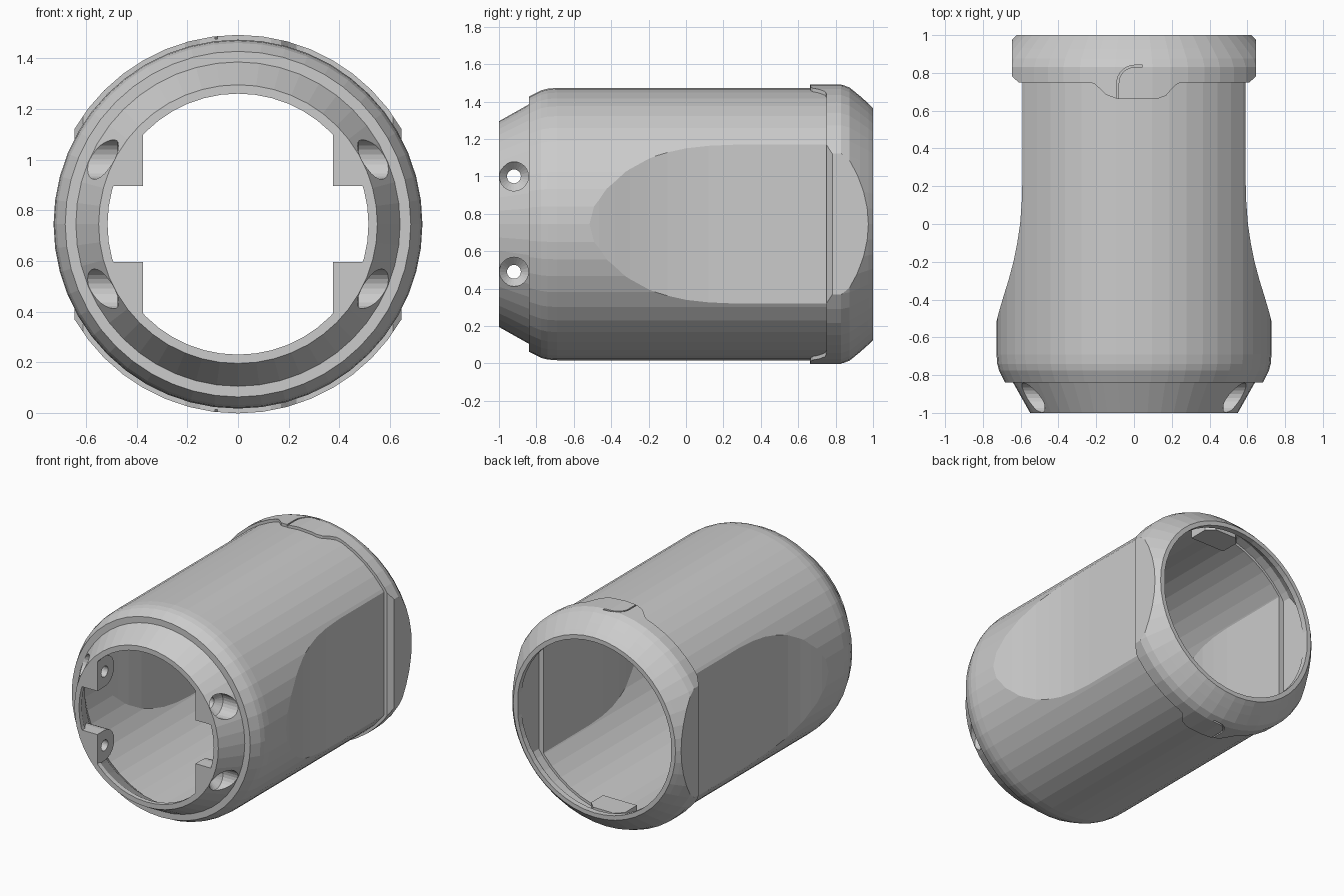
import bpy, bmesh
from math import sin, cos, pi

if "Cube" in bpy.data.objects:
    bpy.data.objects.remove(bpy.data.objects["Cube"])

ZC = 0.745   # height of the sleeve axis


def finish(bm, name):
    bmesh.ops.recalc_face_normals(bm, faces=bm.faces)
    mesh = bpy.data.meshes.new(name)
    bm.to_mesh(mesh)
    bm.free()
    ob = bpy.data.objects.new(name, mesh)
    bpy.context.collection.objects.link(ob)
    return ob


def lathe(name, profile, segs=48):
    """Solid of revolution about the y axis from (y, radius) pairs."""
    bm = bmesh.new()
    rings = [[bm.verts.new((r * sin(2 * pi * i / segs), y, ZC + r * cos(2 * pi * i / segs)))
              for i in range(segs)] for y, r in profile]
    for a, b in zip(rings, rings[1:]):
        for i in range(segs):
            j = (i + 1) % segs
            bm.faces.new((a[i], a[j], b[j], b[i]))
    bm.faces.new(rings[0])
    bm.faces.new(rings[-1])
    return finish(bm, name)


def prism(name, pts, lo, hi, axis='z'):
    """Extrude a 2D outline: (x, y) along z, or (y, z) along x."""
    bm = bmesh.new()
    place = (lambda p, h: (p[0], p[1], h)) if axis == 'z' else (lambda p, h: (h, p[0], p[1]))
    a = [bm.verts.new(place(p, lo)) for p in pts]
    b = [bm.verts.new(place(p, hi)) for p in pts]
    n = len(pts)
    for i in range(n):
        j = (i + 1) % n
        bm.faces.new((a[i], a[j], b[j], b[i]))
    bm.faces.new(a)
    bm.faces.new(b)
    return finish(bm, name)


def boolean(ob, tool, op):
    """Apply a boolean and remove the tool."""
    mod = ob.modifiers.new("cut", 'BOOLEAN')
    mod.operation, mod.object, mod.solver = op, tool, 'EXACT'
    bpy.context.view_layer.objects.active = ob
    bpy.ops.object.modifier_apply(modifier=mod.name)
    bpy.data.objects.remove(tool, do_unlink=True)


def waist(inset):
    """Plan outline that pinches both sides into flats."""
    side = [(0.78, -1.2), (0.78, -0.56), (0.729, -0.52), (0.715, -0.465), (0.69, -0.38),
            (0.665, -0.3), (0.638, -0.2), (0.618, -0.1), (0.603, 0.0), (0.594, 0.12),
            (0.59, 0.26), (0.59, 1.2)]
    side = [(x - inset, y) for x, y in side]
    return prism("waist", side + [(-x, y) for x, y in reversed(side)], -0.5, 2)


# main sleeve: stepped, chamfered front and flat-sided waist
sleeve = lathe("sleeve", [(-1, 0.55), (-0.84, 0.64), (-0.84, 0.682), (-0.775, 0.715),
                          (-0.74, 0.724), (-0.69, 0.728), (0.77, 0.728)])
boolean(sleeve, waist(0), 'INTERSECT')
cavity = lathe("cavity", [(-1.05, 0.515), (-0.97, 0.515), (-0.8, 0.61), (-0.7, 0.685), (0.9, 0.688)])
boolean(cavity, waist(0.04), 'INTERSECT')

# screw bosses are left standing by taking them out of the cavity
screws = [(s, z) for s in (-1, 1) for z in (ZC - 0.255, ZC + 0.255)]
for s, z in screws:
    arc = [(-0.92 + 0.105 * sin(pi * i / 10), z - 0.105 * cos(pi * i / 10)) for i in range(11)]
    outline = [(-1.2, z - 0.105)] + arc + [(-1.2, z + 0.105)]
    boolean(cavity, prism("boss", outline, *sorted((s * 0.375, s * 0.8)), axis='x'), 'DIFFERENCE')
boolean(sleeve, cavity, 'DIFFERENCE')

# countersunk screw holes
for s, z in screws:
    bm = bmesh.new()
    n = 24
    rings = [[bm.verts.new((s * x, -0.92 + r * cos(2 * pi * i / n), z + r * sin(2 * pi * i / n)))
              for i in range(n)]
             for x, r in ((0.3, 0.037), (0.435, 0.037), (0.475, 0.078), (0.9, 0.078))]
    for a, b in zip(rings, rings[1:]):
        for i in range(n):
            j = (i + 1) % n
            bm.faces.new((a[i], a[j], b[j], b[i]))
    bm.faces.new(rings[0])
    bm.faces.new(rings[-1])
    boolean(sleeve, finish(bm, "screw_hole"), 'DIFFERENCE')

# rear collar with flats and a forward tongue at top and bottom
collar = lathe("rear_collar", [(0.6, 0.747), (0.83, 0.747), (0.875, 0.73), (0.93, 0.685),
                               (0.975, 0.645), (1, 0.62)])
plan = [(0.13, 0.665), (0.17, 0.68), (0.2, 0.715), (0.23, 0.743), (0.26, 0.75),
        (0.612, 0.75), (0.645, 0.782), (0.645, 1.1)]
left = [(-0.09, 0.663), (-0.15, 0.685), (-0.18, 0.715), (-0.21, 0.743), (-0.24, 0.75),
        (-0.612, 0.75), (-0.645, 0.782), (-0.645, 1.1)]
boolean(collar, prism("collar_plan", plan + left[::-1], -0.5, 2), 'INTERSECT')

# collar bore, leaving an inner key block at top and bottom
bore = lathe("bore", [(0.5, 0.705), (0.83, 0.705), (0.92, 0.645), (0.96, 0.59), (1.1, 0.59)])
boolean(bore, prism("bore_flats", [(-0.585, 0.4), (0.585, 0.4), (0.585, 1.2), (-0.585, 1.2)],
                    -0.5, 2), 'INTERSECT')
key = [(-0.13, 0.72), (0.13, 0.72), (0.13, 0.85), (0.08, 0.9), (-0.08, 0.9), (-0.13, 0.85)]
for lo, hi in ((-0.2, ZC - 0.61), (ZC + 0.61, 1.7)):
    boolean(bore, prism("key", key, lo, hi), 'DIFFERENCE')
boolean(collar, bore, 'DIFFERENCE')


# thin hooked slit in each tongue
def hook(r):
    return [(-r * cos(pi * i / 16), 0.745 + r * sin(pi * i / 16)) for i in range(9)]


slit = [(x + 0.005, y) for x, y in hook(0.096)]
inner = [(x + 0.005, y) for x, y in hook(0.086)]
outline = ([(-0.091, 0.6)] + slit + [(0.045, 0.841), (0.045, 0.831)]
           + inner[::-1] + [(-0.081, 0.6)])
for lo, hi in ((-0.2, 0.014), (1.476, 1.7)):
    boolean(collar, prism("slit", outline, lo, hi), 'DIFFERENCE')
